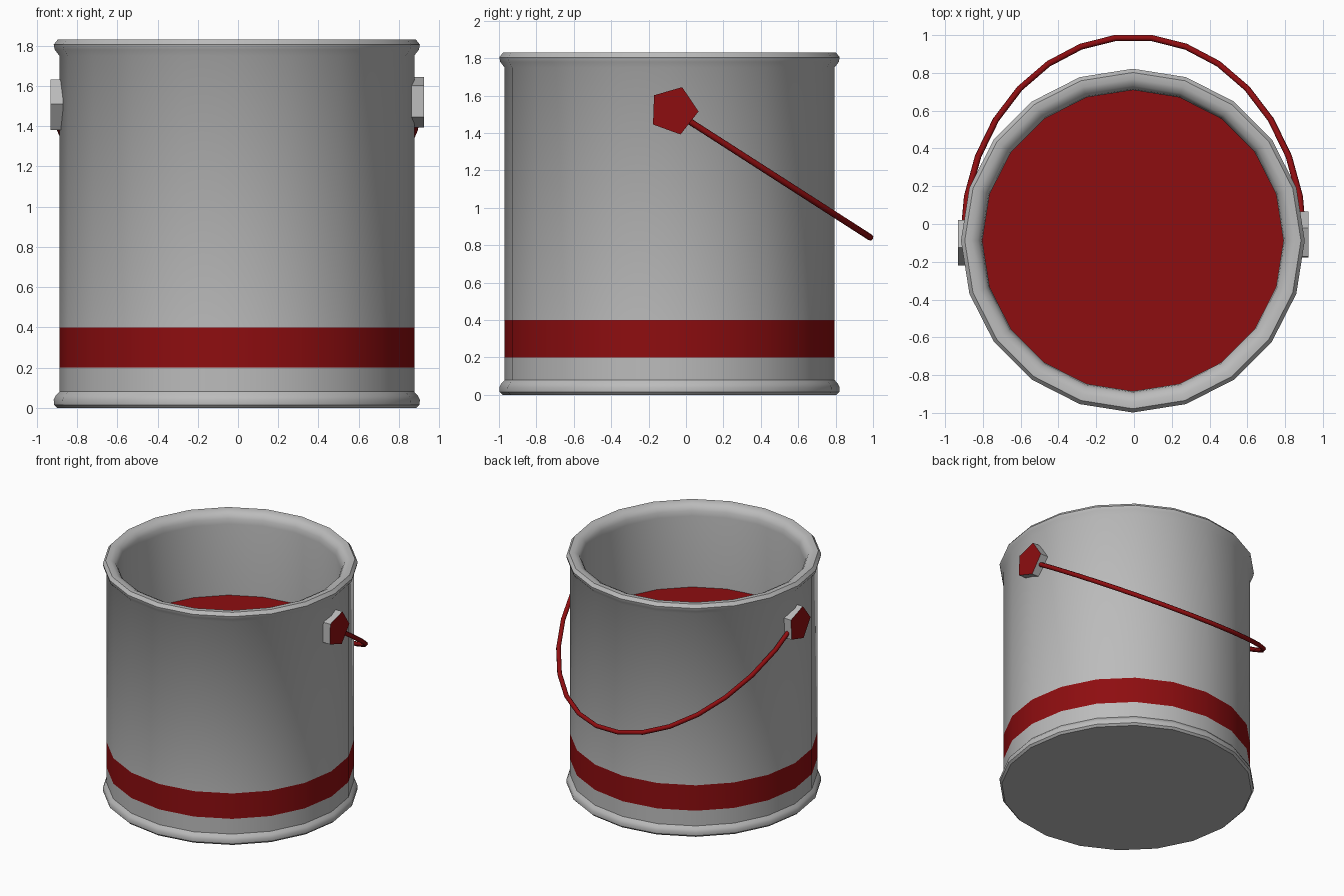
import bpy, bmesh
from math import sin, cos, pi, radians

if "Cube" in bpy.data.objects:
    bpy.data.objects.remove(bpy.data.objects["Cube"])

CX, CY = -0.006, -0.088      # can axis
SIDES = 20

red = bpy.data.materials.new("red_paint")
red.diffuse_color = (0.27, 0.004, 0.005, 1)
red.use_nodes = True
red.node_tree.nodes["Principled BSDF"].inputs["Base Color"].default_value = red.diffuse_color
grey = bpy.data.materials.new("grey_metal")
grey.diffuse_color = (0.5, 0.5, 0.5, 1)
grey.use_nodes = True
grey.node_tree.nodes["Principled BSDF"].inputs["Base Color"].default_value = grey.diffuse_color


def finish(name, bm, mats, smooth=40):
    me = bpy.data.meshes.new(name)
    bm.normal_update()
    bm.to_mesh(me)
    bm.free()
    ob = bpy.data.objects.new(name, me)
    bpy.context.collection.objects.link(ob)
    for m in mats:
        me.materials.append(m)
    bpy.ops.object.select_all(action='DESELECT')
    ob.select_set(True)
    bpy.context.view_layer.objects.active = ob
    bpy.ops.object.shade_smooth_by_angle(angle=radians(smooth))
    return ob


def ring(bm, r, z):
    return [bm.verts.new((CX + r * cos(2 * pi * i / SIDES),
                          CY + r * sin(2 * pi * i / SIDES), z)) for i in range(SIDES)]


# can: lathed shell with rolled rims, red band as a face material
profile = [(0.893, 0), (0.908, 0.015), (0.91, 0.04), (0.90, 0.06), (0.882, 0.08),
           (0.882, 0.2), (0.882, 0.4), (0.882, 1.75), (0.905, 1.78), (0.91, 1.805),
           (0.89, 1.83), (0.855, 1.83), (0.82, 1.812), (0.803, 1.78), (0.797, 1.74),
           (0.797, 1.17)]
bm = bmesh.new()
rings = [ring(bm, r, z) for r, z in profile]
bm.faces.new(rings[0][::-1])
for k, (a, b) in enumerate(zip(rings, rings[1:])):
    for i in range(SIDES):
        j = (i + 1) % SIDES
        f = bm.faces.new((a[i], a[j], b[j], b[i]))
        f.material_index = 1 if profile[k][1] == 0.2 else 0
finish("can", bm, [grey, red])

# paint surface inside the can
bm = bmesh.new()
bm.faces.new(ring(bm, 0.799, 1.18))
finish("paint", bm, [red])


# handle lugs: pentagonal prisms with a red outer face
def lug(name, x_in, x_out, y, z, start):
    bm = bmesh.new()
    a, b = [[bm.verts.new((x, y + 0.133 * cos(start + 2 * pi * i / 5),
                           z + 0.133 * sin(start + 2 * pi * i / 5))) for i in range(5)]
            for x in (x_in, x_out)]
    bm.faces.new(a)
    cap = bm.faces.new(b)
    cap.material_index = 1
    for i in range(5):
        j = (i + 1) % 5
        bm.faces.new((a[i], a[j], b[j], b[i]))
    bmesh.ops.recalc_face_normals(bm, faces=bm.faces)
    finish(name, bm, [grey, red], 30)


lug("lug_right", 0.86, 0.924, -0.066, 1.52, radians(-2))
lug("lug_left", -0.87, -0.931, -0.088, 1.505, radians(178))

# wire handle: half ellipse hanging down behind the can
cu = bpy.data.curves.new("handle", 'CURVE')
cu.dimensions = '3D'
cu.bevel_depth = 0.017
cu.bevel_resolution = 2
cu.use_fill_caps = True
N = 15
sp = cu.splines.new('POLY')
sp.points.add(N)
for i, p in enumerate(sp.points):
    t = pi * i / N
    p.co = (-0.003 + 0.9 * cos(t), -0.075 + 1.066 * sin(t), 1.523 - 0.685 * sin(t), 1)
sp.use_smooth = True
cu.materials.append(red)
handle = bpy.data.objects.new("handle", cu)
bpy.context.collection.objects.link(handle)
